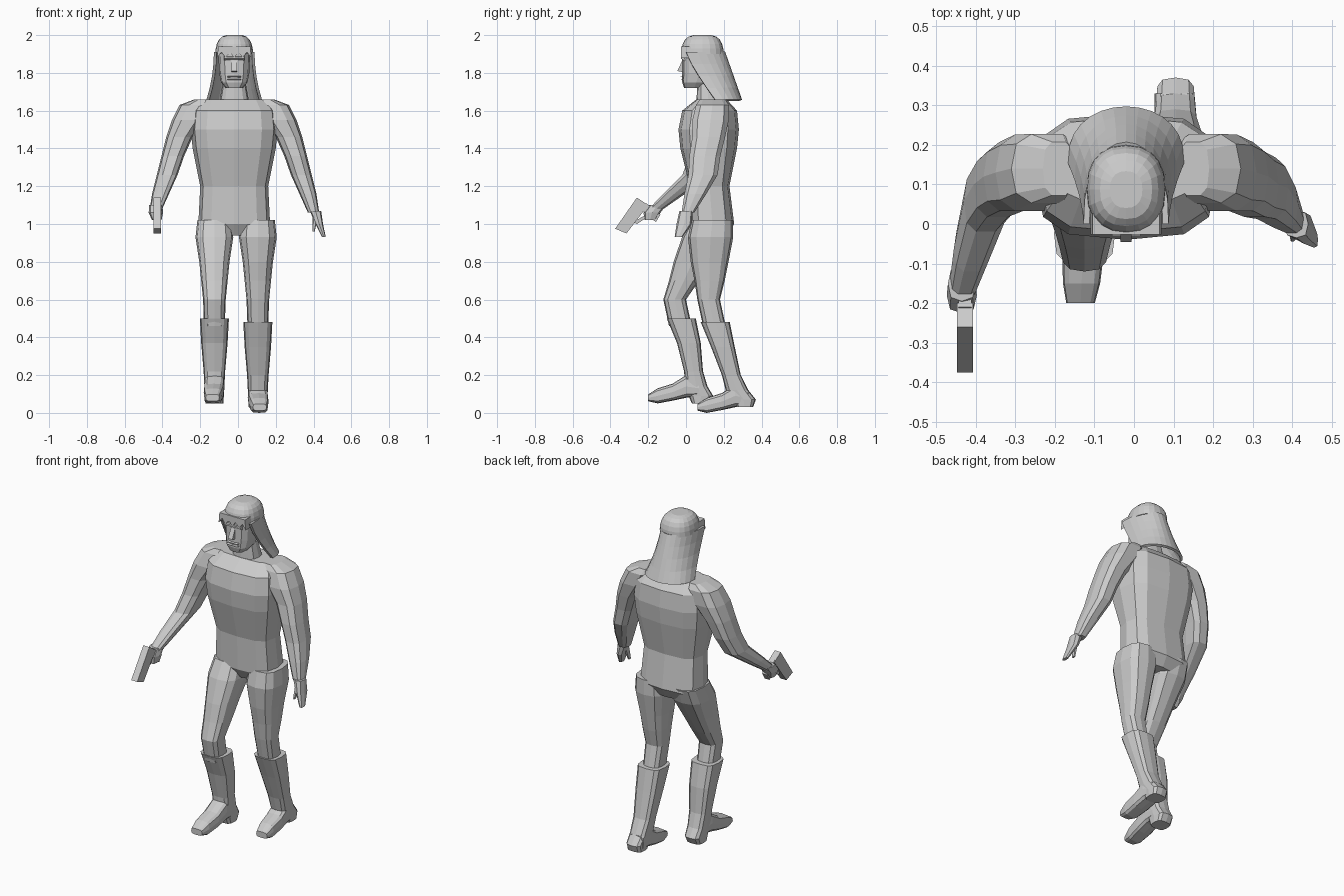
import bpy, bmesh, math

cube = bpy.data.objects.get("Cube")
if cube:
    bpy.data.objects.remove(cube, do_unlink=True)

grey = bpy.data.materials.new("plain grey")
grey.use_nodes = True
tone = (0.6, 0.6, 0.6, 1)
grey.diffuse_color = tone
grey.node_tree.nodes["Principled BSDF"].inputs["Base Color"].default_value = tone

MIDDLE = -.02  # the upper body leans slightly to its right


def finish(name, bm):
    """Turn a bmesh into a named, flat shaded object."""
    bmesh.ops.recalc_face_normals(bm, faces=bm.faces[:])
    mesh = bpy.data.meshes.new(name)
    bm.to_mesh(mesh)
    bm.free()
    mesh.materials.append(grey)
    obj = bpy.data.objects.new(name, mesh)
    bpy.context.collection.objects.link(obj)
    return obj


def bridge(bm, rings, closed):
    """Join neighbouring rings of vertices with quads."""
    for low, high in zip(rings, rings[1:]):
        count = len(low)
        for i in range(count if closed else count - 1):
            j = (i + 1) % count
            bm.faces.new((low[i], low[j], high[j], high[i]))


def soften(value, power):
    """Signed power that squares off a circle."""
    return math.copysign(abs(value) ** power, value)


def loft(name, sections, sides=12, square=.7, upright=True):
    """Skin rounded sections of (x, y, z, half width, half depth).

    Sections lie flat, or stand facing the front if not upright,
    in which case the last value is a half height."""
    bm = bmesh.new()
    rings = []
    for x, y, z, wide, deep in sections:
        ring = []
        for i in range(sides):
            angle = math.tau * i / sides
            across = wide * soften(math.cos(angle), square)
            along = deep * soften(math.sin(angle), square)
            if upright:
                ring.append(bm.verts.new((x + across, y + along, z)))
            else:
                ring.append(bm.verts.new((x + across, y, z + along)))
        rings.append(ring)
    bridge(bm, rings, True)
    bm.faces.new(rings[0])
    bm.faces.new(rings[-1])
    return finish(name, bm)


def extrude(name, profile, middle, half, sideways=True):
    """Extrude a side profile (y, z) along x, or a front one (x, z) along y."""
    bm = bmesh.new()
    rings = []
    for depth in (middle - half, middle + half):
        rings.append([
            bm.verts.new((depth, u, z) if sideways else (u, depth, z))
            for u, z in profile])
    bridge(bm, rings, True)
    for ring in rings:
        bm.faces.new(ring)
    return finish(name, bm)


def centred(sections):
    """Place (y, z, half width, half depth) sections on the body's middle."""
    return [(MIDDLE, *section) for section in sections]


# Torso, neck and head
loft("torso", centred([
    (.14, .94, .1, .08), (.14, 1, .19, .115), (.125, 1.2, .18, .105),
    (.12, 1.4, .22, .15), (.12, 1.5, .23, .16), (.125, 1.6, .22, .145),
    (.135, 1.66, .18, .08)]), square=.65)
loft("neck", centred([(.12, 1.64, .08, .065), (.11, 1.75, .06, .05)]))
loft("head", centred([
    (.045, 1.72, .045, .055), (.055, 1.75, .07, .075),
    (.07, 1.8, .08, .09), (.075, 1.93, .085, .095)]))

# Leg, shaft and foot sections shared by both sides
leg = [
    (.14, 1.02, .09, .11), (.13, .93, .1, .12), (.125, .8, .08, .1),
    (.125, .7, .07, .08), (.12, .6, .06, .06), (.15, .46, .055, .06)]
shaft = [
    (.155, .48, .077, .077), (.195, .35, .07, .063), (.24, .2, .057, .05),
    (.27, .12, .053, .06), (.305, .07, .05, .065), (.31, .03, .048, .045)]
foot = [
    (0, .03, .036, .018), (.05, .04, .047, .04), (.13, .06, .053, .045),
    (.2, .09, .053, .06), (.27, .08, .05, .04)]


def stride(z):
    """How far the right leg is ahead of the left at a height."""
    return min(.18, .45 * max(0, 1 - z)) + .2 * max(0, .3 - z)


# Arm sections as (x from the middle, y, z, half width, half depth)
arm = [
    (.17, .14, 1.66, .04, .07), (.2, .14, 1.63, .09, .09),
    (.24, .13, 1.55, .09, .1), (.29, .12, 1.46, .07, .09),
    (.325, .1, 1.36, .06, .085), (.355, .09, 1.26, .055, .08),
    (.39, .05, 1.16, .045, .06), (.42, .01, 1.06, .03, .035)]

for name, side in (("left", 1), ("right", -1)):
    ahead = side < 0
    hip = side * .115 - .01
    loft(name + "_leg", [
        (hip, y - ahead * stride(z), z, wide, deep)
        for y, z, wide, deep in leg])
    loft(name + "_boot_shaft", [
        (hip, y - ahead * stride(z), z + ahead * .02, wide, deep)
        for y, z, wide, deep in shaft], square=.6)
    toe = -.2 if ahead else .06
    loft(name + "_boot_foot", [
        (hip + side * (.01 - .05 * u), toe + u, z + ahead * .05, wide, tall)
        for u, z, wide, tall in foot], square=.55, upright=False)
    # The right forearm reaches forward below the elbow
    loft(name + "_arm", [
        (MIDDLE + side * x, y - ahead * .8 * max(0, 1.3 - z), z, wide, deep)
        for x, y, z, wide, deep in arm], sides=10)

# Hands
loft("left_hand", [
    (.41, 0, 1.07, .03, .035), (.43, -.01, 1, .02, .04),
    (.455, -.04, .93, .01, .02)], sides=8)
loft("left_thumb", [
    (.41, -.01, 1.05, .015, .02), (.4, -.035, .96, .006, .01)], sides=6)
loft("right_hand", [
    (-.435, -.15, 1.1, .035, .045), (-.435, -.18, 1.06, .038, .045),
    (-.43, -.19, 1.02, .025, .03)], sides=8)

# Pistol: slide, grip and trigger guard
grip_x = -.427
extrude("pistol_slide", [
    (-.375, .975), (-.315, .95), (-.2, 1.1), (-.26, 1.14)], grip_x, .02)
extrude("pistol_grip", [
    (-.24, 1.08), (-.21, 1.11), (-.135, 1.05), (-.16, 1.01)], grip_x, .016)
extrude("trigger_guard", [
    (-.28, 1.01), (-.26, 1), (-.2, 1.04), (-.21, 1.05)], grip_x, .006)

# Face: nose, brow and lips
extrude("nose", [
    (0, 1.87), (-.02, 1.865), (-.046, 1.81), (0, 1.8)], MIDDLE, .014)
extrude("brow", [
    (0, 1.89), (-.026, 1.885), (-.026, 1.875), (0, 1.86)], MIDDLE, .055)
for name, z in (("upper_lip", 1.78), ("lower_lip", 1.765)):
    extrude(name, [
        (0, z + .007), (-.03, z), (0, z - .007)], MIDDLE, .036)

# Hair crown: a flattened dome
crown = []
for i in range(6):
    tilt = 1.4 * i / 5
    shrink = math.sqrt(math.cos(tilt))
    rise = math.sin(tilt) / math.sin(1.4)
    crown.append((.087, 1.9 + .1 * rise, .1 * shrink, .113 * shrink))
loft("hair_crown", centred(crown), sides=20, square=.85)

# Jagged fringe over the forehead
teeth = 9
fringe = [(MIDDLE - .09 + .18 * i / (teeth - 1), 1.88 + .03 * (i % 2))
          for i in range(teeth)]
fringe += [(MIDDLE + .085, 1.94), (MIDDLE - .085, 1.94)]
extrude("hair_fringe", fringe, 0, .027, sideways=False)

# Long hair: a flaring curtain, open at the face
bm = bmesh.new()
curtain = []
for step in range(5):
    t = step / 4
    front, back = .155 * t ** 1.2, .2 + .09 * t
    ring = []
    for i in range(15):
        angle = math.pi * i / 14
        ring.append(bm.verts.new((
            MIDDLE + (.1 + .04 * t * t) * math.cos(angle),
            front + (back - front) * math.sin(angle) ** .8,
            1.91 - .255 * t)))
    curtain.append(ring)
bridge(bm, curtain, False)
hair = finish("hair_curtain", bm)
shell = hair.modifiers.new("thickness", "SOLIDIFY")
shell.thickness = .015
shell.offset = 0
